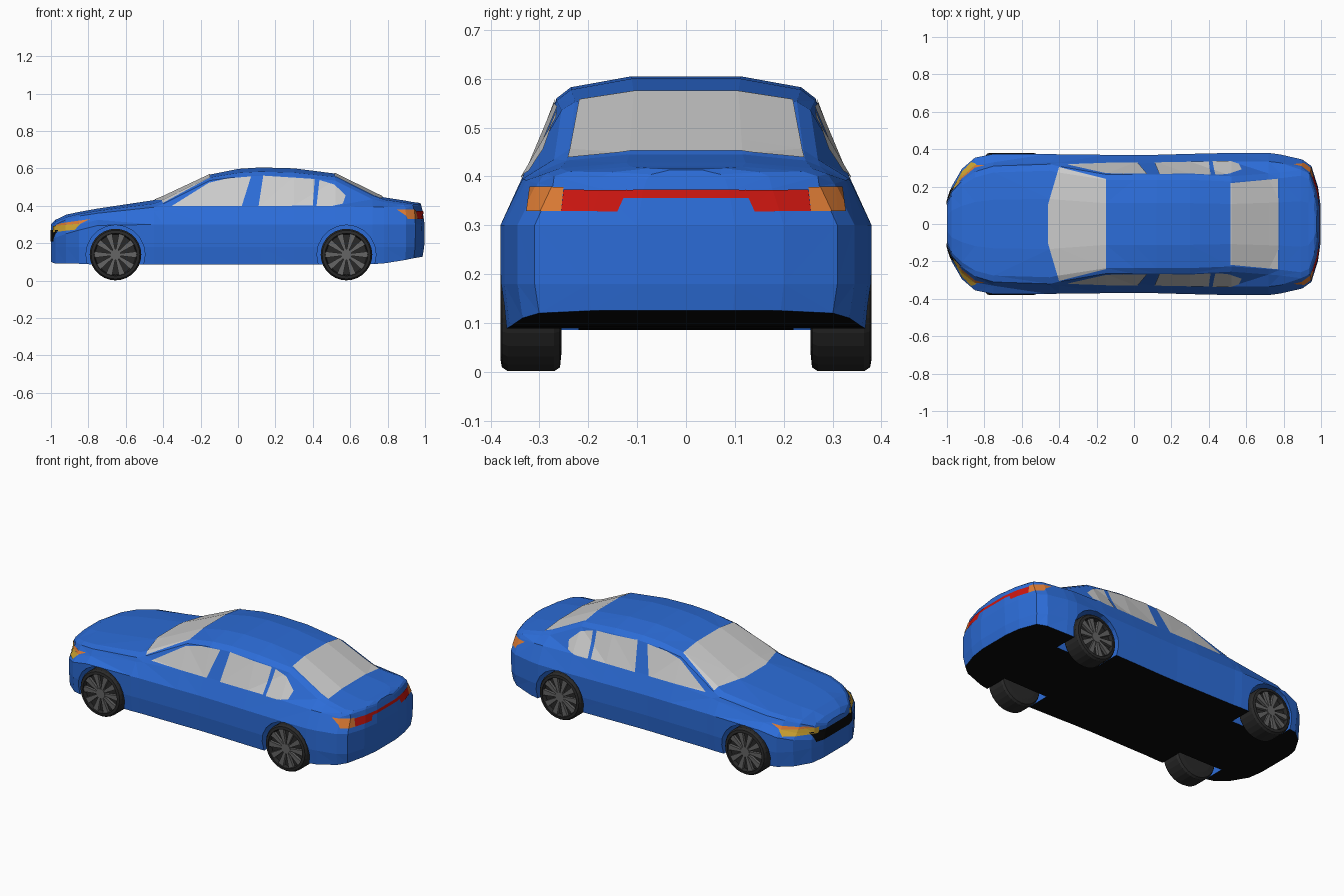
import bpy, bmesh, math
from mathutils import Vector, Matrix

if "Cube" in bpy.data.objects:
    bpy.data.objects.remove(bpy.data.objects["Cube"])


def material(name, rgb):
    m = bpy.data.materials.new(name)
    m.diffuse_color = (*rgb, 1)
    m.use_nodes = True
    m.node_tree.nodes["Principled BSDF"].inputs["Base Color"].default_value = m.diffuse_color
    return m


BLUE = material("blue_paint", (0.025, 0.15, 0.68))
BLACK = material("black", (0.003, 0.003, 0.003))
TYRE = material("tyre_rubber", (0.022, 0.022, 0.022))
RIM = material("rim_metal", (0.13, 0.13, 0.13))
RED = material("red_lens", (0.6, 0.008, 0.005))
ORANGE = material("orange_lens", (0.72, 0.2, 0.035))
AMBER = material("amber_lens", (0.62, 0.37, 0.03))


def make(name, bm, *mats):
    me = bpy.data.meshes.new(name)
    bm.to_mesh(me)
    ob = bpy.data.objects.new(name, me)
    bpy.context.collection.objects.link(ob)
    for m in mats:
        if m:
            me.materials.append(m)
    return ob


# Body sections: x, floor z, half width, belt z, roof edge y, roof edge z, top z
SECTIONS = [
    (-1.00, .10, .12, .25, .09, .285, .30),
    (-.975, .09, .20, .26, .17, .30, .325),
    (-.92, .09, .295, .28, .23, .325, .352),
    (-.85, .09, .355, .30, .28, .345, .367),
    (-.75, .085, .375, .325, .31, .36, .385),
    (-.45, .085, .375, .37, .32, .392, .43),
    (-.40, .085, .372, .378, .308, .41, .45),
    (-.15, .085, .37, .395, .265, .535, .567),
    (0, .085, .368, .40, .265, .555, .597),
    (.12, .085, .37, .40, .265, .56, .605),
    (.30, .085, .375, .40, .265, .555, .60),
    (.52, .085, .38, .40, .255, .535, .572),
    (.72, .088, .38, .395, .27, .435, .474),
    (.78, .092, .372, .392, .275, .42, .445),
    (.90, .11, .345, .385, .29, .405, .428),
    (.95, .12, .31, .38, .27, .40, .42),
    (.985, .125, .20, .375, .17, .40, .417),
    (1.00, .125, .10, .37, .08, .395, .413),
]


def body_mesh():
    bm = bmesh.new()
    rings = []
    for x, zf, w, zb, yr, zr, zt in SECTIONS:
        half = [(.97 * w, zf), (w, .18), (w, min(.3, zb - .03)), (.88 * w, zb),
                (yr, zr), (.89 * yr, (zr + zt) / 2), (.42 * yr, zt)]
        loop = half + [(-y, z) for y, z in reversed(half)]
        tail = max(0, (x - .85) / .15)
        rings.append([bm.verts.new((x - .02 * tail * ((z - .25) / .15) ** 2, y, z))
                      for y, z in loop])
    n = len(rings[0])
    for a, b in zip(rings, rings[1:]):
        for i in range(n):
            j = (i + 1) % n
            f = bm.faces.new((a[i], a[j], b[j], b[i]))
            f.material_index = int(i == n - 1)      # floor strip is black
    # end caps as level strips
    for r in (rings[0], rings[-1]):
        for i in range(n // 2 - 1):
            bm.faces.new((r[i], r[i + 1], r[n - 2 - i], r[n - 1 - i]))
    bmesh.ops.recalc_face_normals(bm, faces=bm.faces)
    bmesh.ops.triangulate(bm, faces=bm.faces)
    return bm


SHELL = body_mesh()
body = make("body", SHELL, BLUE, BLACK)


def panel(name, poly, axis, sign, mat=None):
    """Piece of the body skin inside a convex outline seen along an axis."""
    bm = SHELL.copy()
    u, v = [k for k in range(3) if k != axis]
    bmesh.ops.delete(bm, geom=[f for f in bm.faces if f.normal[axis] * sign < .04],
                     context='FACES')
    mid = Vector((sum(p[0] for p in poly), sum(p[1] for p in poly))) / len(poly)
    for a, b in zip(poly, poly[1:] + poly[:1]):
        nrm = Vector((b[1] - a[1], a[0] - b[0]))
        if nrm.dot(mid - Vector(a)) > 0:
            nrm = -nrm
        co, no = Vector((0, 0, 0)), Vector((0, 0, 0))
        co[u], co[v], no[u], no[v] = a[0], a[1], nrm.x, nrm.y
        bmesh.ops.bisect_plane(bm, geom=bm.verts[:] + bm.edges[:] + bm.faces[:],
                               plane_co=co, plane_no=no, clear_outer=True)
    bm.normal_update()
    shift = [(p, p.normal * .003) for p in bm.verts]
    for p, d in shift:
        p.co += d
    for f in bm.faces:
        f.material_index = 0
    make(name, bm, mat)
    bm.free()


# Windscreen and rear window
panel("windscreen", [(-.46, .1), (-.40, .303), (-.15, .24), (-.15, -.24),
                     (-.40, -.303), (-.46, -.1)], 2, 1)
panel("rear_window", [(.515, .218), (.77, .242), (.77, -.242), (.515, -.218)], 2, 1)

# Side windows and headlights, both sides
SIDE = {
    "front_side_window": ([(-.355, .397), (.02, .397), (.07, .556), (-.06, .545), (-.155, .522)], None),
    "rear_side_window": ([(.11, .397), (.135, .56), (.41, .542), (.40, .40)], None),
    "quarter_window": ([(.42, .397), (.435, .537), (.515, .512), (.575, .455),
                        (.56, .41), (.50, .397)], None),
    "headlight": ([(-.985, .258), (-.985, .292), (-.84, .303), (-.87, .27)], AMBER),
    "turn_signal": ([(-.98, .293), (-.95, .305), (-.79, .327), (-.84, .303)], ORANGE),
}
for name, (poly, mat) in SIDE.items():
    panel(name + "_left", poly, 1, -1, mat)
    panel(name + "_right", poly, 1, 1, mat)

# Grille and tail lights
panel("grille", [(-.20, .27), (.20, .27), (.17, .21), (-.17, .21)], 0, -1, BLACK)
panel("tail_light_bar", [(-.14, .355), (.14, .355), (.14, .372), (-.14, .372)], 0, 1, RED)
for s, tag in ((1, "right"), (-1, "left")):
    for name, poly, mat in (
            ("tail_light", [(.14, .328), (.255, .328), (.25, .372), (.12, .372)], RED),
            ("rear_signal", [(.255, .328), (.325, .328), (.318, .378), (.25, .378)], ORANGE)):
        panel(f"{name}_{tag}", [(y * s, z) for y, z in poly], 0, 1, mat)

# Wheels and wheel arches
TYRE_PROFILE = [(0, .255), (.10, .255), (.13, .258), (.138, .27), (.138, .365),
                (.13, .377), (.114, .38), (.108, .357), (0, .357)]


def prism(bm, poly, y0, y1):
    a = [bm.verts.new((x, y0, z)) for x, z in poly]
    b = [bm.verts.new((x, y1, z)) for x, z in poly]
    bm.faces.new(a)
    bm.faces.new(b)
    for i in range(len(a)):
        j = (i + 1) % len(a)
        bm.faces.new((a[i], a[j], b[j], b[i]))


def circle(r, n):
    return [(r * math.cos(2 * math.pi * i / n), r * math.sin(2 * math.pi * i / n))
            for i in range(n)]


def finish(name, bm, x, s, mat):
    bmesh.ops.transform(bm, matrix=Matrix.Translation((x, 0, .139)) @ Matrix.Diagonal((1, s, 1, 1)),
                        verts=bm.verts)
    bmesh.ops.recalc_face_normals(bm, faces=bm.faces)
    ob = make(name, bm, mat)
    bm.free()
    return ob


for x, end in ((-.655, "front"), (.58, "rear")):
    for s, tag in ((1, "right"), (-1, "left")):
        # arch pocket cut into the body
        bm = bmesh.new()
        prism(bm, circle(.158, 20), .22, .5)
        cutter = finish("arch_cutter", bm, x, s, BLUE)
        mod = body.modifiers.new("arch", 'BOOLEAN')
        mod.object, mod.operation, mod.solver = cutter, 'DIFFERENCE', 'EXACT'
        bpy.context.view_layer.objects.active = body
        bpy.ops.object.modifier_apply(modifier=mod.name)
        bpy.data.objects.remove(cutter)
        # tyre
        bm = bmesh.new()
        vs = [bm.verts.new((r, y, 0)) for r, y in TYRE_PROFILE]
        es = [bm.edges.new(p) for p in zip(vs, vs[1:])]
        bmesh.ops.spin(bm, geom=vs + es, cent=(0, 0, 0), axis=(0, 1, 0),
                       angle=2 * math.pi, steps=28)
        bmesh.ops.remove_doubles(bm, verts=bm.verts, dist=1e-4)
        finish(f"{end}_tyre_{tag}", bm, x, s, TYRE)
        # rim with hub and ten spokes
        bm = bmesh.new()
        prism(bm, circle(.03, 10), .355, .375)
        for k in range(10):
            c, d = math.cos(k * math.pi / 5), math.sin(k * math.pi / 5)
            prism(bm, [(r * c - t * d, r * d + t * c) for r, t in
                       ((.02, -.006), (.112, -.017), (.112, .017), (.02, .006))], .355, .373)
        finish(f"{end}_rim_{tag}", bm, x, s, RIM)

SHELL.free()
